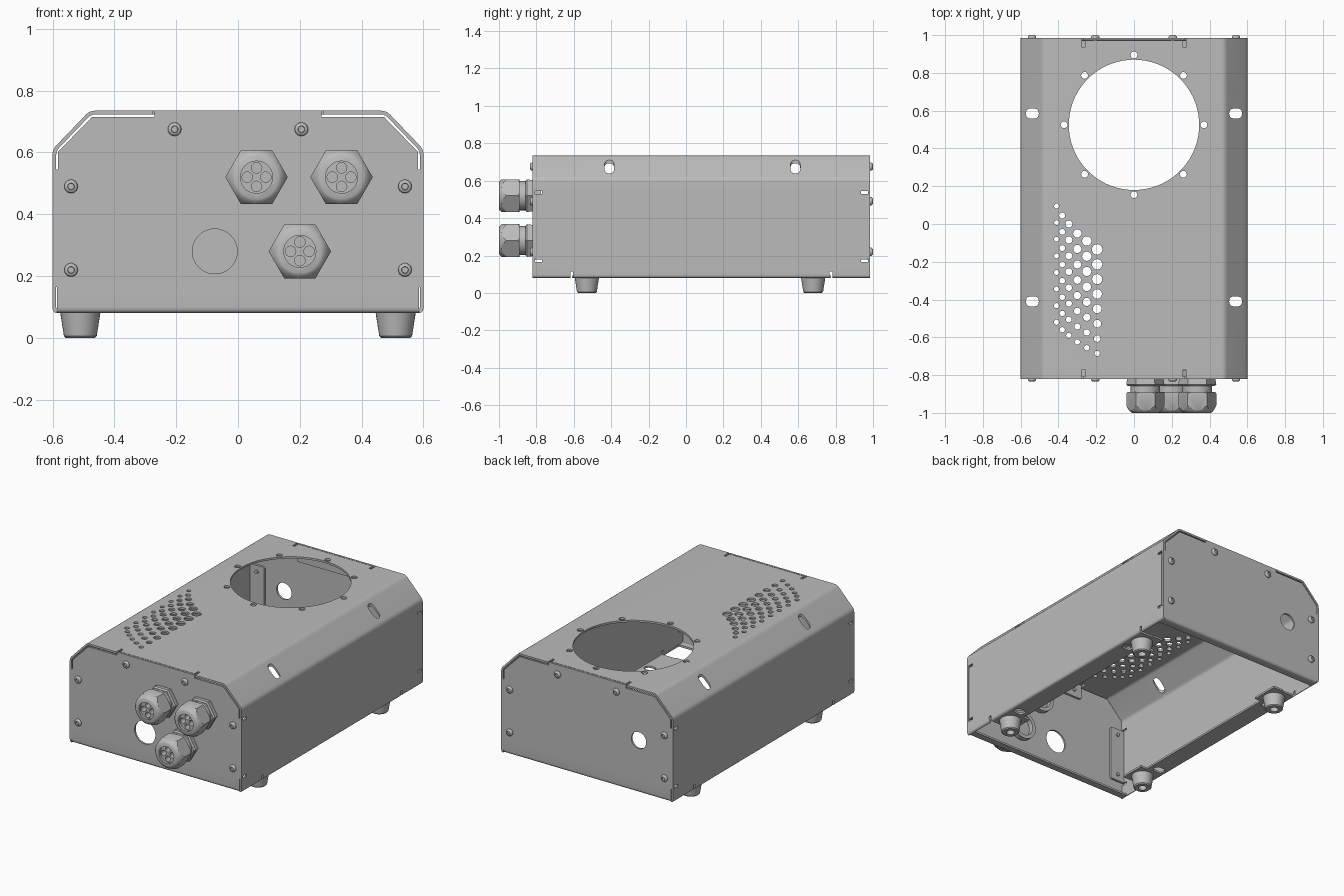
import bpy, bmesh, math
from mathutils import Vector

if "Cube" in bpy.data.objects:
    bpy.data.objects.remove(bpy.data.objects["Cube"], do_unlink=True)

GREY = (0.5, 0.5, 0.5, 1)
mat = bpy.data.materials.new("grey_metal")
mat.use_nodes = True
mat.diffuse_color = GREY
mat.node_tree.nodes["Principled BSDF"].inputs["Base Color"].default_value = GREY
parts = []


def place(axis, u, v, t):
    return {"x": (t, u, v), "y": (u, t, v), "z": (u, v, t)}[axis]


def finish(name, bm, recalc=True):
    if recalc:
        bmesh.ops.recalc_face_normals(bm, faces=bm.faces)
    me = bpy.data.meshes.new(name)
    bm.to_mesh(me)
    bm.free()
    me.materials.append(mat)
    ob = bpy.data.objects.new(name, me)
    bpy.context.collection.objects.link(ob)
    parts.append(ob)
    return ob


def prism(bm, outline, axis, a, b):
    lo, hi = [[bm.verts.new(place(axis, u, v, t)) for u, v in outline] for t in (a, b)]
    n = len(outline)
    bm.faces.new(lo)
    bm.faces.new(hi)
    for i in range(n):
        j = (i + 1) % n
        bm.faces.new((lo[i], lo[j], hi[j], hi[i]))


def rect(u0, u1, v0, v1):
    return [(u0, v0), (u1, v0), (u1, v1), (u0, v1)]


def lathe(bm, profile, u, v, axis, seg=24):
    rings = []
    for t, r in profile:
        angles = [2 * math.pi * k / seg for k in range(seg)]
        rings.append([bm.verts.new(place(axis, u + r * math.cos(a), v + r * math.sin(a), t))
                      for a in angles])
    for p, q in zip(rings, rings[1:]):
        for k in range(seg):
            m = (k + 1) % seg
            bm.faces.new((p[k], p[m], q[m], q[k]))
    bm.faces.new(rings[0])
    bm.faces.new(rings[-1])


def rounded(pts, d, closed=False, n=5):
    pts = [Vector(p) for p in pts]
    out = []
    for i, p in enumerate(pts):
        if not closed and i in (0, len(pts) - 1):
            out.append(p)
            continue
        a = p + (pts[i - 1] - p).normalized() * d
        b = p + (pts[(i + 1) % len(pts)] - p).normalized() * d
        for k in range(n + 1):
            s = k / n
            out.append(a * (1 - s) ** 2 + p * 2 * s * (1 - s) + b * s * s)
    return out


def sheet(name, pts, axis, a, b):
    bm = bmesh.new()
    lo, hi = [[bm.verts.new(place(axis, u, v, t)) for u, v in pts] for t in (a, b)]
    for i in range(len(pts) - 1):
        bm.faces.new((lo[i], lo[i + 1], hi[i + 1], hi[i]))
    ob = finish(name, bm, recalc=False)
    mod = ob.modifiers.new("thickness", "SOLIDIFY")
    mod.thickness, mod.offset, mod.use_even_offset = 0.012, -1, True
    return ob


def boolean(ob, bm, op="DIFFERENCE"):
    cutter = finish("cutter", bm)
    parts.remove(cutter)
    mod = ob.modifiers.new("cut", "BOOLEAN")
    mod.operation, mod.solver, mod.object = op, "EXACT", cutter
    dg = bpy.context.evaluated_depsgraph_get()
    me = bpy.data.meshes.new_from_object(ob.evaluated_get(dg))
    ob.modifiers.clear()
    ob.data = me
    bpy.data.objects.remove(cutter, do_unlink=True)


ENDS = (("front", -0.82, 1), ("back", 0.985, -1))

# Folded cover: roof, chamfers, sides and bottom flanges
half = [(0.48, 0.735), (0.6, 0.61), (0.6, 0.08), (0.43, 0.08)]
profile = [(-x, z) for x, z in reversed(half)] + half
shell = sheet("cover", rounded(profile, 0.018), "y", -0.82, 0.985)

# Fan opening, its screw holes, graded vents and slots
cut = bmesh.new()
lathe(cut, [(0.65, 0.345), (0.8, 0.345)], 0, 0.525, "z", 72)
for k in range(8):
    a = k * math.pi / 4
    lathe(cut, [(0.65, 0.018), (0.8, 0.018)],
          0.37 * math.cos(a), 0.525 + 0.37 * math.sin(a), "z", 16)
columns = [(-0.41, 0.095, -0.52), (-0.38, 0.045, -0.56), (-0.345, 0, -0.59),
           (-0.3, -0.05, -0.625), (-0.25, -0.09, -0.655), (-0.195, -0.135, -0.685)]
for c, (x, top, end) in enumerate(columns):
    for i in range(8):
        s = i / 7
        r = (0.013 + 0.003 * c) * (1 - s * s) + 0.014 * s * s
        lathe(cut, [(0.65, r), (0.8, r)], x, top + (end - top) * s, "z", 16)
for x in (-0.538, 0.538):
    for y in (-0.41, 0.585):
        slot = rounded(rect(x - 0.034, x + 0.034, y - 0.026, y + 0.026), 0.025, True)
        prism(cut, slot, "z", 0, 0.9)
# Flange trimmed back between the foot tabs
prism(cut, rect(-0.475, 0.475, -0.45, 0.6), "z", 0, 0.12)
boolean(shell, cut)

# Relief cuts at both ends
cut = bmesh.new()
for _, y, s in ENDS:
    def relief(lo, hi):
        e, f, g = y - 0.1 * s, y + 0.015 * s, y + 0.05 * s
        return [(e, lo), (g, lo), (g, lo + 0.015), (f, lo + 0.015),
                (f, hi - 0.015), (g, hi - 0.015), (g, hi), (e, hi)]
    for side in (-1, 1):
        prism(cut, relief(0.165, 0.545), "x", side * 0.56, side * 0.65)
    prism(cut, [(q, p) for p, q in relief(-0.275, 0.275)], "z", 0.7, 0.8)
    prism(cut, rect(-0.586, 0.586, *sorted((y - 0.1 * s, y + 0.21 * s))), "z", 0, 0.12)
boolean(shell, cut)
cut = bmesh.new()
for _, y, s in ENDS:
    for side in (-1, 1):
        prism(cut, rect(*sorted((side * 0.5, side * 0.65)),
                        *sorted((y + 0.203 * s, y + 0.217 * s))), "z", 0, 0.115)
boolean(shell, cut)

# End panels with a folded lower lip, mounting tabs and screws
edge = [(0.27, 0.735), (0.27, 0.715), (0.472, 0.715), (0.582, 0.602), (0.582, 0.545),
        (0.6, 0.545), (0.6, 0.165), (0.586, 0.165), (0.586, 0)]
outline = edge + [(-x, z) for x, z in reversed(edge)]
HOLES = {"front": (-0.075, 0.28, 0.0725), "back": (-0.36, 0.41, 0.052)}
SCREWS = [(sx * x, z) for sx in (-1, 1) for x, z in ((0.54, 0.49), (0.54, 0.22), (0.205, 0.675))]
for name, y, s in ENDS:
    fold = rounded([(y + 0.055 * s, 0.08), (y, 0.08), (y, 0.8)], 0.02)
    panel = sheet(name + "_panel", fold[::-1] if s > 0 else fold, "x", -0.7, 0.7)
    shape = bmesh.new()
    prism(shape, outline, "y", y - 0.1 * s, y + 0.2 * s)
    boolean(panel, shape, "INTERSECT")
    cut = bmesh.new()
    hx, hz, hr = HOLES[name]
    lathe(cut, [(y - 0.1, hr), (y + 0.1, hr)], hx, hz, "y", 40)
    boolean(panel, cut)

    tabs = bmesh.new()
    for area in (rect(0.49, 0.598, 0.18, 0.53), rect(-0.598, -0.49, 0.18, 0.53),
                 rect(-0.26, 0.26, 0.63, 0.733)):
        prism(tabs, rounded(area, 0.012, True), "y", y + 0.0125 * s, y + 0.026 * s)
    finish(name + "_mounting_tabs", tabs)

    screws = bmesh.new()
    head = [(-0.035, 0.011), (-0.001, 0.011), (-0.001, 0.022), (0.006, 0.022),
            (0.012, 0.018), (0.015, 0.011), (0.006, 0.01)]
    for x, z in SCREWS:
        lathe(screws, [(y - s * t, r) for t, r in head], x, z, "y", 18)
    finish(name + "_screws", screws)

# Cable gland: hex nut with rounded end, recessed insert with four bores
bm = bmesh.new()
lathe(bm, [(-0.89, 0.101), (-1.0, 0.101)], 0, 0, "y", 6)
nut = finish("gland_nut", bm)
bm = bmesh.new()
lathe(bm, [(-0.88, 0.088), (-0.9, 0.1015), (-0.96, 0.1015), (-0.985, 0.088),
           (-0.996, 0.078), (-1.0, 0.07), (-1.05, 0.07)], 0, 0, "y", 36)
boolean(nut, bm, "INTERSECT")
bm = bmesh.new()
lathe(bm, [(-1.1, 0.052), (-0.985, 0.052)], 0, 0, "y", 32)
boolean(nut, bm)
bm = bmesh.new()
for u, v in ((0.03, 0), (-0.03, 0), (0, 0.03), (0, -0.03)):
    lathe(bm, [(-1.1, 0.017), (-0.92, 0.017)], u, v, "y", 16)
boolean(nut, bm)
bm = bmesh.new()
lathe(bm, [(-0.82, 0.096), (-0.85, 0.101), (-0.858, 0.092)], 0, 0, "y", 6)
lathe(bm, [(-0.85, 0.078), (-0.895, 0.078)], 0, 0, "y", 28)
lathe(bm, [(-0.809, 0.092), (-0.775, 0.092), (-0.775, 0.068), (-0.805, 0.068)], 0, 0, "y", 28)
body = finish("gland_body", bm)
for i, (x, z) in enumerate(((0.06, 0.52), (0.335, 0.52), (0.2, 0.28))):
    for ob in (nut, body):
        if i:
            ob = ob.copy()
            bpy.context.collection.objects.link(ob)
            parts.append(ob)
        ob.location = (x, 0, z)

# Tapered feet
for sx, side in ((1, "left"), (-1, "right")):
    for y, end in ((-0.53, "front"), (0.68, "back")):
        bm = bmesh.new()
        lathe(bm, [(0.082, 0.065), (0.006, 0.053), (0, 0.047), (0, 0.024), (0.04, 0.024)],
              sx * 0.51, y, "z", 32)
        finish(f"{end}_{side}_foot", bm)

# Smooth shading with crisp edges
bpy.ops.object.select_all(action="DESELECT")
for ob in parts:
    ob.select_set(True)
bpy.context.view_layer.objects.active = shell
bpy.ops.object.shade_smooth_by_angle(angle=math.radians(30))
